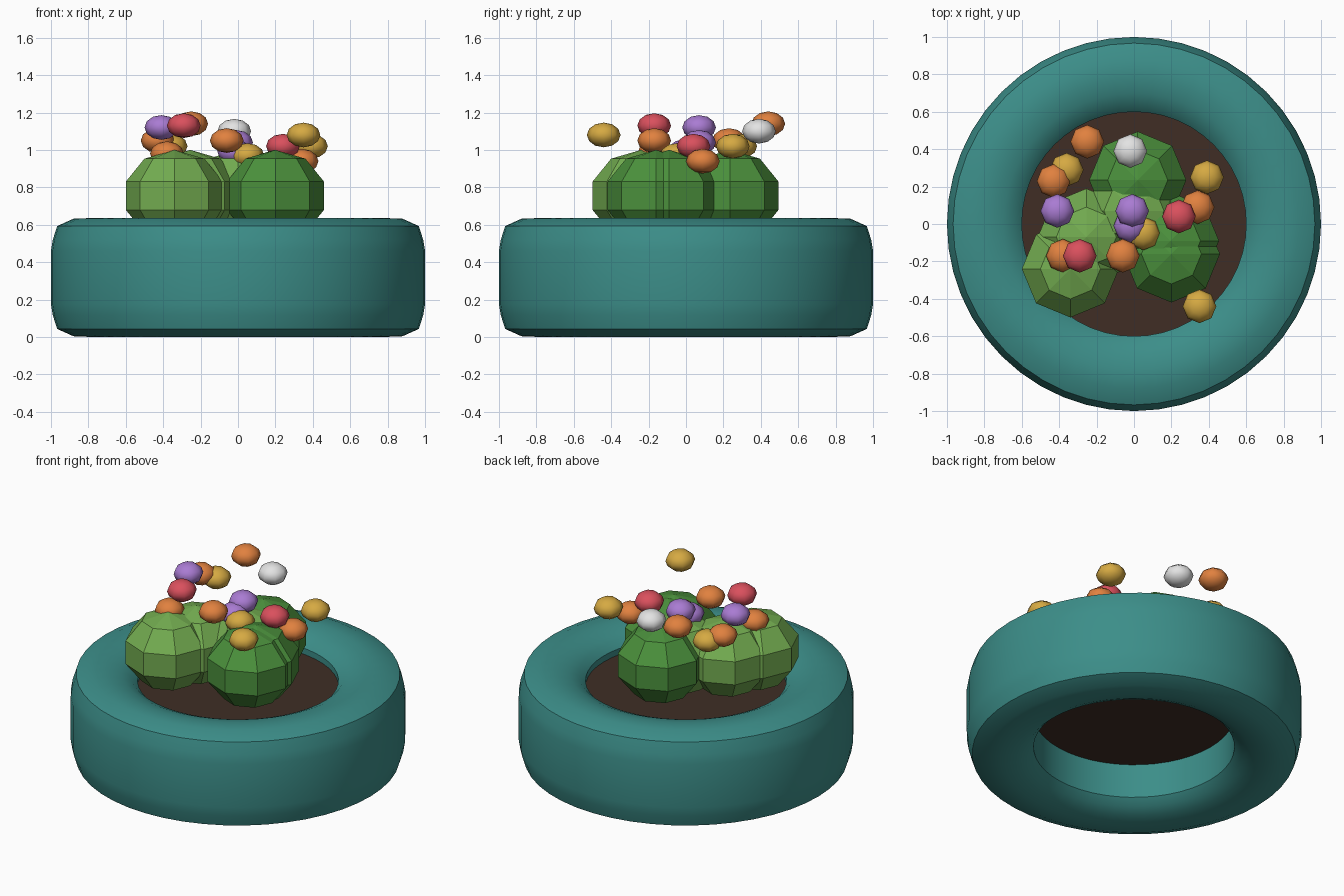
import bpy, bmesh, math
from mathutils import Matrix, Vector

if "Cube" in bpy.data.objects:
    bpy.data.objects.remove(bpy.data.objects["Cube"], do_unlink=True)


def material(name, r, g, b):
    m = bpy.data.materials.new(name)
    m.use_nodes = True
    m.diffuse_color = (r, g, b, 1)
    bsdf = m.node_tree.nodes["Principled BSDF"]
    bsdf.inputs["Base Color"].default_value = (r, g, b, 1)
    bsdf.inputs["Roughness"].default_value = 0.8
    return m


teal = material("teal rubber", .045, .27, .25)
brown = material("brown soil", .05, .027, .018)
light_green = material("light green", .17, .41, .08)
dark_green = material("dark green", .07, .28, .045)
orange = material("orange", .75, .22, .05)
yellow = material("yellow", .67, .40, .055)
red = material("red", .70, .08, .11)
purple = material("purple", .40, .20, .65)
white = material("white", .77, .77, .77)


def add_object(name, bm, mat, smooth=False):
    bmesh.ops.recalc_face_normals(bm, faces=bm.faces)
    mesh = bpy.data.meshes.new(name)
    bm.to_mesh(mesh)
    bm.free()
    mesh.materials.append(mat)
    ob = bpy.data.objects.new(name, mesh)
    bpy.context.collection.objects.link(ob)
    if smooth:
        bpy.ops.object.select_all(action="DESELECT")
        ob.select_set(True)
        bpy.context.view_layer.objects.active = ob
        bpy.ops.object.shade_smooth_by_angle(angle=math.radians(38))
    return ob


def lathe(name, profile, mat, segments=48):
    """Turn a closed (radius, height) profile around z."""
    bm = bmesh.new()
    verts = [bm.verts.new((r, 0, z)) for r, z in profile]
    edges = [bm.edges.new((a, b)) for a, b in zip(verts, verts[1:] + verts[:1])]
    bmesh.ops.spin(bm, geom=verts + edges, cent=(0, 0, 0), axis=(0, 0, 1),
                   angle=math.tau, steps=segments, use_duplicate=False)
    bmesh.ops.remove_doubles(bm, verts=bm.verts, dist=1e-4)
    return add_object(name, bm, mat, smooth=True)


def ellipsoid(name, centre, radius, height, rings, mat, smooth=False):
    bm = bmesh.new()
    shape = Matrix.Translation(Vector(centre)) @ Matrix.Diagonal((radius, radius, height, 1))
    bmesh.ops.create_uvsphere(bm, u_segments=8, v_segments=rings, radius=1, matrix=shape)
    ob = add_object(name, bm, mat)
    if smooth:
        ob.data.polygons.foreach_set("use_smooth", [True] * len(ob.data.polygons))
    return ob


# Tyre planter: upper half profile, mirrored about mid height
mid = 0.318
upper = [(.60, .55), (.64, .59), (.70, .617), (.78, .636), (.88, .632),
         (.967, .593), (.99, .52), (1, .46)]
lower = [(r, 2 * mid - z) for r, z in reversed(upper)]
lathe("tyre_planter", upper + lower, teal)

# Soil disc inside the opening
bm = bmesh.new()
bmesh.ops.create_cone(bm, cap_ends=True, segments=48, radius1=.6, radius2=.6,
                      depth=.2, matrix=Matrix.Translation((0, 0, .41)))
add_object("soil", bm, brown, smooth=True)

# Cluster of faceted cactus bodies
cacti = [(-.34, -.24, light_green), (-.255, -.07, light_green), (0, .07, light_green),
         (.02, .235, dark_green), (.2, -.16, dark_green), (.195, -.09, dark_green)]
for i, (x, y, mat) in enumerate(cacti):
    ellipsoid(f"cactus_body_{i + 1}", (x, y, .755), .273, .245, 5, mat)

# Flower buds
buds = {
    orange: [(-.25, .44, 1.14), (-.43, .23, 1.05), (.34, .09, .94),
             (-.38, -.17, .98), (-.06, -.17, 1.05)],
    yellow: [(-.36, .29, 1.02), (.39, .25, 1.02), (.05, -.05, .97), (.35, -.44, 1.08)],
    purple: [(-.41, .07, 1.12), (-.01, .07, 1.04), (-.02, -.01, .99)],
    red: [(.24, .04, 1.02), (-.29, -.17, 1.13)],
    white: [(-.02, .39, 1.10)],
}
for mat, places in buds.items():
    for i, place in enumerate(places):
        ellipsoid(f"{mat.name}_flower_{i + 1}", place, .09, .066, 6, mat, smooth=True)
